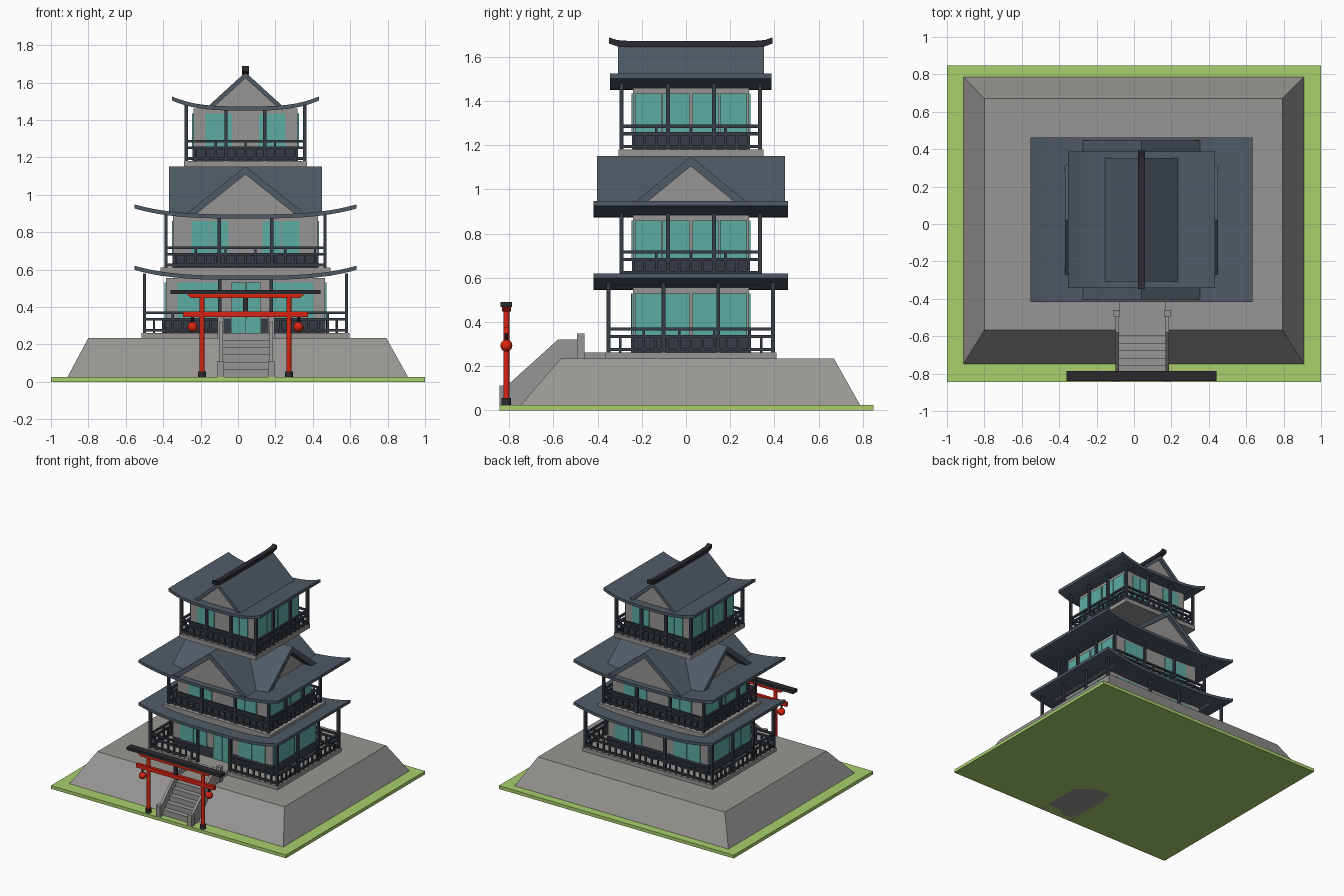
import bpy, bmesh, math
from mathutils import Vector

if "Cube" in bpy.data.objects:
    bpy.data.objects.remove(bpy.data.objects["Cube"])

CX, CY = 0.04, 0.022          # tower axis


def material(name, *rgb):
    m = bpy.data.materials.new(name)
    lin = [((c / 255 + 0.055) / 1.055) ** 2.4 for c in rgb]
    m.diffuse_color = (*lin, 1)
    m.use_nodes = True
    m.node_tree.nodes["Principled BSDF"].inputs["Base Color"].default_value = m.diffuse_color
    return m


STONE = material("stone_grey", 152, 150, 147)
GRASS = material("grass_green", 168, 208, 108)
TEAL = material("teal_panel", 92, 172, 162)
SLATE = material("slate_roof", 80, 91, 102)
WOOD = material("dark_wood", 54, 60, 67)
BLACK = material("near_black", 44, 42, 48)
RED = material("bright_red", 218, 36, 18)


def finish(name, bm, mat, smooth=False):
    bmesh.ops.recalc_face_normals(bm, faces=bm.faces)
    me = bpy.data.meshes.new(name)
    bm.to_mesh(me)
    bm.free()
    me.materials.append(mat)
    ob = bpy.data.objects.new(name, me)
    bpy.context.collection.objects.link(ob)
    if smooth:
        bpy.ops.object.select_all(action='DESELECT')
        ob.select_set(True)
        bpy.context.view_layer.objects.active = ob
        bpy.ops.object.shade_smooth_by_angle(angle=math.radians(35))
    return ob


def boxes(name, items, mat):
    """One object from many boxes given as (x0, x1, y0, y1, z0, z1)."""
    bm = bmesh.new()
    for x0, x1, y0, y1, z0, z1 in items:
        vs = bmesh.ops.create_cube(bm, size=1)["verts"]
        for v in vs:
            v.co = Vector(((x0 + x1) / 2 + v.co.x * (x1 - x0),
                           (y0 + y1) / 2 + v.co.y * (y1 - y0),
                           (z0 + z1) / 2 + v.co.z * (z1 - z0)))
    return finish(name, bm, mat)


def centred(hx, hy, z0, z1, cx=CX, cy=CY):
    return (cx - hx, cx + hx, cy - hy, cy + hy, z0, z1)


def extrude(name, pts, axis, a, b, mat, smooth=False):
    """Extrude a closed (horizontal, z) profile along 'x' or 'y'."""
    bm = bmesh.new()
    vs = [bm.verts.new((h, a, z) if axis == 'y' else (a, h, z)) for h, z in pts]
    f = bm.faces.new(vs)
    out = bmesh.ops.extrude_face_region(bm, geom=[f])["geom"]
    d = Vector((0, b - a, 0) if axis == 'y' else (b - a, 0, 0))
    bmesh.ops.translate(bm, vec=d, verts=[g for g in out if isinstance(g, bmesh.types.BMVert)])
    return finish(name, bm, mat, smooth)


def strip(pts, t):
    return pts + [(h, z - t) for h, z in reversed(pts)]


def round_part(name, x, y, z0, z1, r, mat, seg=12):
    bm = bmesh.new()
    bmesh.ops.create_cone(bm, cap_ends=True, segments=seg, radius1=r, radius2=r, depth=z1 - z0)
    bmesh.ops.translate(bm, vec=(x, y, (z0 + z1) / 2), verts=bm.verts)
    return finish(name, bm, mat, True)


def curved_roof(name, z, hx, hy):
    """Eave sheet with upswept left and right edges."""
    n = 24
    pts = []
    for i in range(n + 1):
        t = -1 + 2 * i / n
        pts.append((CX + t * hx, z + 0.022 + 0.053 * abs(t) ** 3.2))
    extrude(name, strip(pts, 0.022), 'y', CY - hy, CY + hy, SLATE, True)


def gable(name, axis, hl, w, z0, z1, edge, recess):
    """Gable roof shell with recessed grey triangles at both ends."""
    c, m = (CX, CY) if axis == 'y' else (CY, CX)
    drop = edge * (z1 - z0) / w
    extrude(name + "_shell", [(c - w, z0), (c, z1), (c + w, z0), (c + w - edge, z0),
                              (c, z1 - drop), (c - w + edge, z0)], axis, m - hl, m + hl, SLATE)
    extrude(name + "_infill", [(c - w + edge, z0), (c, z1 - drop), (c + w - edge, z0)],
            axis, m - hl + recess, m + hl - recess, STONE)


def storey(tag, zb, z, plat, rail, wall, top, win, mid, gap):
    """Platform, walls, panels, railing and posts of one floor."""
    boxes(tag + "_platform", [centred(*plat, zb, z)], STONE)
    wx, wy = wall
    boxes(tag + "_walls", [centred(wx, wy, z, top)], STONE)
    boxes(tag + "_lower_wall", [centred(wx + 0.004, wy + 0.004, z, z + 0.075)], WOOD)
    # teal window plates, two leaves each
    off, hw = win
    w0, w1, e = z + 0.077, top - 0.025, 0.007
    plates = []
    for s in (-1, 1):
        for o in (-1, 1):
            for leaf in (-0.5, 0.5):
                h = hw / 2 - 0.002
                x = CX + o * off + leaf * hw
                y = CY + s * (wy + e / 2)
                plates.append((x - h, x + h, y - e / 2, y + e / 2, w0, w1))
                h = 0.0605
                y = CY + o * 0.13 + leaf * 0.125
                x = CX + s * (wx + e / 2)
                plates.append((x - e / 2, x + e / 2, y - h, y + h, w0, w1))
    boxes(tag + "_windows", plates, TEAL)
    # railing bars and balusters
    rx, ry = rail
    r = 0.007
    bars = []
    for s in (-1, 1):
        y, x = CY + s * ry, CX + s * rx
        if s < 0 and gap:
            spans = [(CX - rx, CX - gap), (CX + gap, CX + rx)]
        else:
            spans = [(CX - rx, CX + rx)]
        for zz in (0.014, 0.072, 0.106):
            for a, b in spans:
                bars.append((a, b, y - r, y + r, z + zz - r, z + zz + r))
            bars.append((x - r, x + r, CY - ry, CY + ry, z + zz - r, z + zz + r))
        for a, b in spans:
            n = max(2, round((b - a) / 0.052))
            for i in range(n + 1):
                p, hi = a + (b - a) * i / n, 0.1 if i % 3 == 0 else 0.07
                bars.append((p - 0.006, p + 0.006, y - 0.006, y + 0.006, z, z + hi))
        n = round(2 * ry / 0.052)
        for i in range(n + 1):
            p, hi = CY - ry + 2 * ry * i / n, 0.1 if i % 3 == 0 else 0.07
            bars.append((x - 0.006, x + 0.006, p - 0.006, p + 0.006, z, z + hi))
    boxes(tag + "_railing", bars, WOOD)
    # posts up to the eaves
    spots = [(a * rx, b * ry) for a in (-1, 1) for b in (-1, -1 / 3, 1 / 3, 1)]
    spots += [(a * mid, b * ry) for a in (-1, 1) for b in (-1, 1)]
    posts = []
    for px, py in spots:
        lift = 0.05 * (abs(px) / (rx * 1.12)) ** 3.2
        posts.append(centred(0.009, 0.009, z, top - 0.005 + lift * 0.8, CX + px, CY + py))
    boxes(tag + "_posts", posts, WOOD)


# lawn and sloped stone base
boxes("lawn", [(-1, 1, -0.845, 0.848, 0, 0.025)], GRASS)
bm = bmesh.new()
bot = [bm.verts.new((x, y, 0.02)) for x, y in ((-0.915, -0.752), (0.912, -0.752), (0.912, 0.79), (-0.915, 0.79))]
top = [bm.verts.new((x, y, 0.234)) for x, y in ((-0.8, -0.567), (0.793, -0.567), (0.793, 0.67), (-0.8, 0.67))]
bm.faces.new(bot)
bm.faces.new(top)
for i in range(4):
    j = (i + 1) % 4
    bm.faces.new((bot[i], bot[j], top[j], top[i]))
finish("stone_base", bm, STONE)

# three storeys with their roofs
storey("floor1", 0.23, 0.262, (0.555, 0.388), (0.54, 0.372), (0.425, 0.262), 0.555, (0.25, 0.115), 0.137, 0.137)
storey("floor2", 0.565, 0.61, (0.455, 0.34), (0.425, 0.313), (0.387, 0.262), 0.885, (0.19, 0.1), 0.14, 0)
storey("floor3", 1.148, 1.18, (0.328, 0.328), (0.317, 0.313), (0.278, 0.262), 1.46, (0.143, 0.073), 0.104, 0)
boxes("front_door", [(x - 0.038, x + 0.038, CY - 0.271, CY - 0.262, 0.262, 0.53) for x in (0.002, 0.082)], TEAL)
curved_roof("roof1", 0.545, 0.593, 0.44)
curved_roof("roof2", 0.873, 0.593, 0.44)
curved_roof("roof3", 1.45, 0.392, 0.365)
gable("front_back_gable", 'y', 0.425, 0.33, 0.888, 1.152, 0.055, 0.03)
gable("side_gable", 'x', 0.408, 0.32, 0.888, 1.15, 0.055, 0.08)
gable("top_gable", 'y', 0.33, 0.205, 1.468, 1.655, 0.035, 0.025)

# ridge beam with upswept ends
ridge = [(CY - 0.37, 1.688), (CY - 0.335, 1.676), (CY - 0.28, 1.672),
         (CY + 0.28, 1.672), (CY + 0.335, 1.676), (CY + 0.37, 1.688)]
extrude("ridge_beam", strip(ridge, 0.028), 'x', CX - 0.018, CX + 0.018, BLACK)

# stairs with side walls and newel posts
N = 6
steps = [(-0.08, 0.168, -0.8 + 0.04 * i, -0.36, 0.0, 0.03 + 0.0385 * (i + 1)) for i in range(N)]
boxes("stairs", steps, STONE)
for x in (-0.1, 0.168):
    extrude("stair_wall", [(-0.84, 0.0), (-0.46, 0.0), (-0.46, 0.32), (-0.58, 0.32), (-0.84, 0.085)],
            'x', x, x + 0.02, STONE)
boxes("stair_posts", [centred(0.017, 0.017, z0, z1, x, y) for x in (-0.092, 0.178)
                      for y, z0, z1 in ((-0.477, 0.23, 0.348), (-0.827, 0.0, 0.112))], STONE)

# red entrance gate with lanterns
GY = -0.813
for s in (-1, 1):
    x = CX + s * 0.232
    round_part("gate_post", x, GY, 0.03, 0.46, 0.014, RED)
    round_part("gate_post_foot", x, GY, 0.01, 0.055, 0.022, BLACK)
    x = CX + s * 0.283
    bm = bmesh.new()
    bmesh.ops.create_uvsphere(bm, u_segments=16, v_segments=10, radius=0.027)
    bmesh.ops.translate(bm, vec=(x, GY, 0.293), verts=bm.verts)
    finish("lantern", bm, RED, True)
    round_part("lantern_cap", x, GY, 0.316, 0.35, 0.008, BLACK, 8)
boxes("gate_lower_beam", [centred(0.333, 0.012, 0.347, 0.376, CX, GY)], RED)
extrude("gate_upper_beam", [(CX - 0.29, 0.447), (CX + 0.29, 0.447), (CX + 0.315, 0.47), (CX - 0.315, 0.47)],
        'y', GY - 0.02, GY + 0.02, RED)
boxes("gate_top_beam", [centred(0.4, 0.026, 0.468, 0.491, CX, GY)], BLACK)
boxes("gate_strut", [centred(0.013, 0.01, 0.362, 0.45, CX, GY)], BLACK)
